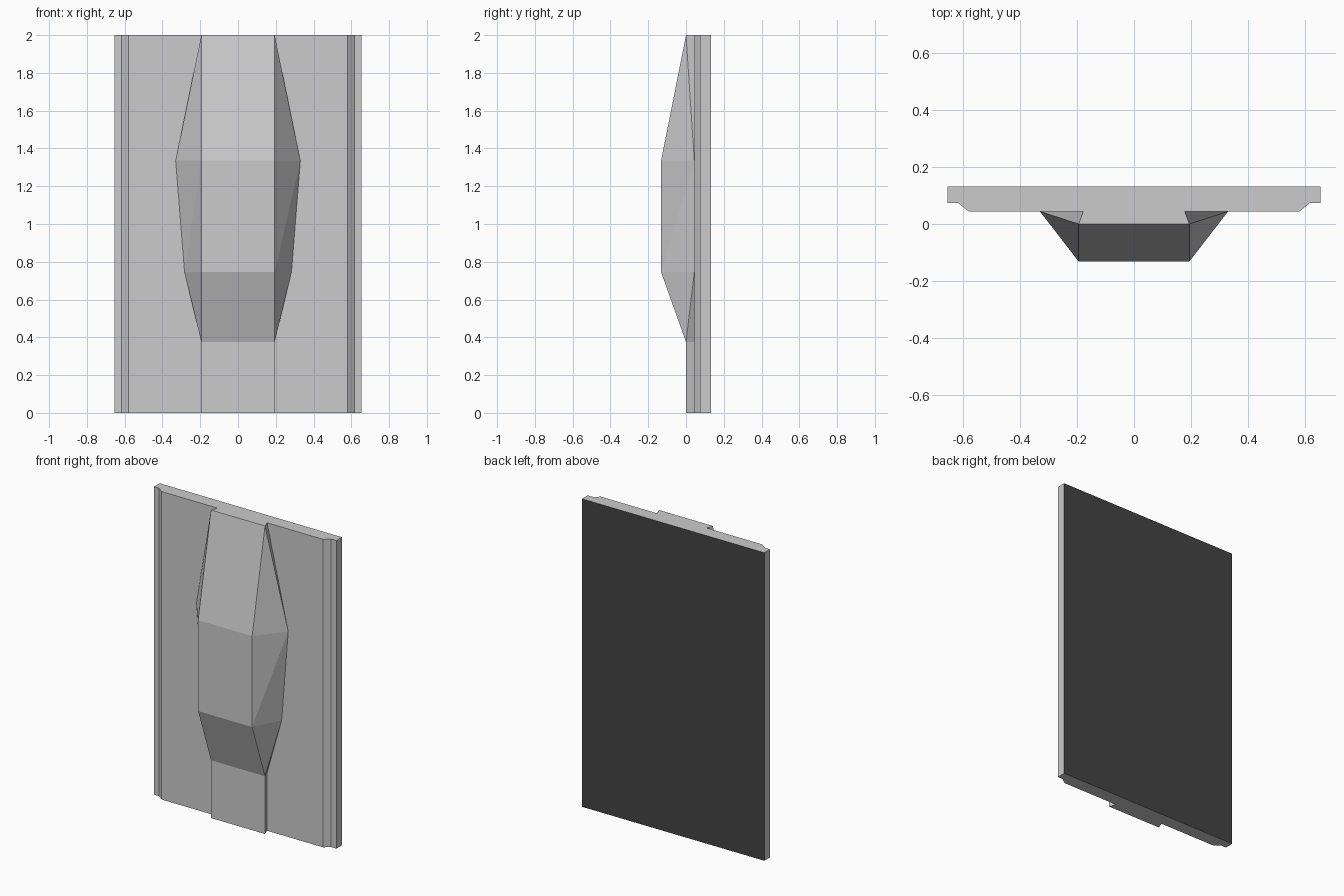
import bpy, bmesh

if "Cube" in bpy.data.objects:
    bpy.data.objects.remove(bpy.data.objects["Cube"])

FACE_Y, BACK_Y = 0.044, 0.132      # panel front and back planes
RIB_X = 0.194                      # half width of the rib's front face

# Stations up the panel: height, rib front y, x where the rib meets the panel
stations = [
    (0.0,   0.0,    0.178),
    (0.375, 0.0,    0.178),
    (0.745, -0.132, 0.283),
    (1.335, -0.132, 0.33),
    (2.0,   0.0,    0.178),
]


def section(z, rib_y, foot_x):
    """Horizontal section, right half from the rib round to the back, then mirrored."""
    right = [(RIB_X, rib_y), (foot_x, FACE_Y), (0.58, FACE_Y),
             (0.618, 0.074), (0.655, 0.074), (0.655, BACK_Y)]
    left = [(-x, y) for x, y in reversed(right)]
    return [(x, y, z) for x, y in right + left]


def material(name, grey):
    mat = bpy.data.materials.new(name)
    mat.diffuse_color = (grey, grey, grey, 1)
    mat.use_nodes = True
    mat.node_tree.nodes["Principled BSDF"].inputs["Base Color"].default_value = mat.diffuse_color
    return mat


bm = bmesh.new()
rings = [[bm.verts.new(p) for p in section(*s)] for s in stations]
n = len(rings[0])
RIGHT_FLANK, BACK, LEFT_FLANK = 0, 5, n - 2

# Loft the sections; the rib flanks are folded along a diagonal
for k, (low, up) in enumerate(zip(rings, rings[1:])):
    for i in range(n):
        j = (i + 1) % n
        a, b, c, d = low[i], low[j], up[j], up[i]
        if i not in (RIGHT_FLANK, LEFT_FLANK) or k == 0:
            face = bm.faces.new((a, b, c, d))
            face.material_index = int(i == BACK)
            continue
        rising = k < 3 if i == RIGHT_FLANK else k >= 2
        if rising:
            bm.faces.new((a, b, c))
            bm.faces.new((a, c, d))
        else:
            bm.faces.new((a, b, d))
            bm.faces.new((b, c, d))

# Bottom and top ends
bm.faces.new(rings[0][::-1])
bm.faces.new(rings[-1])

mesh = bpy.data.meshes.new("wall_panel")
bm.to_mesh(mesh)
bm.free()
mesh.materials.append(material("panel_grey", 0.56))
mesh.materials.append(material("back_dark", 0.057))
panel = bpy.data.objects.new("wall_panel", mesh)
bpy.context.collection.objects.link(panel)
